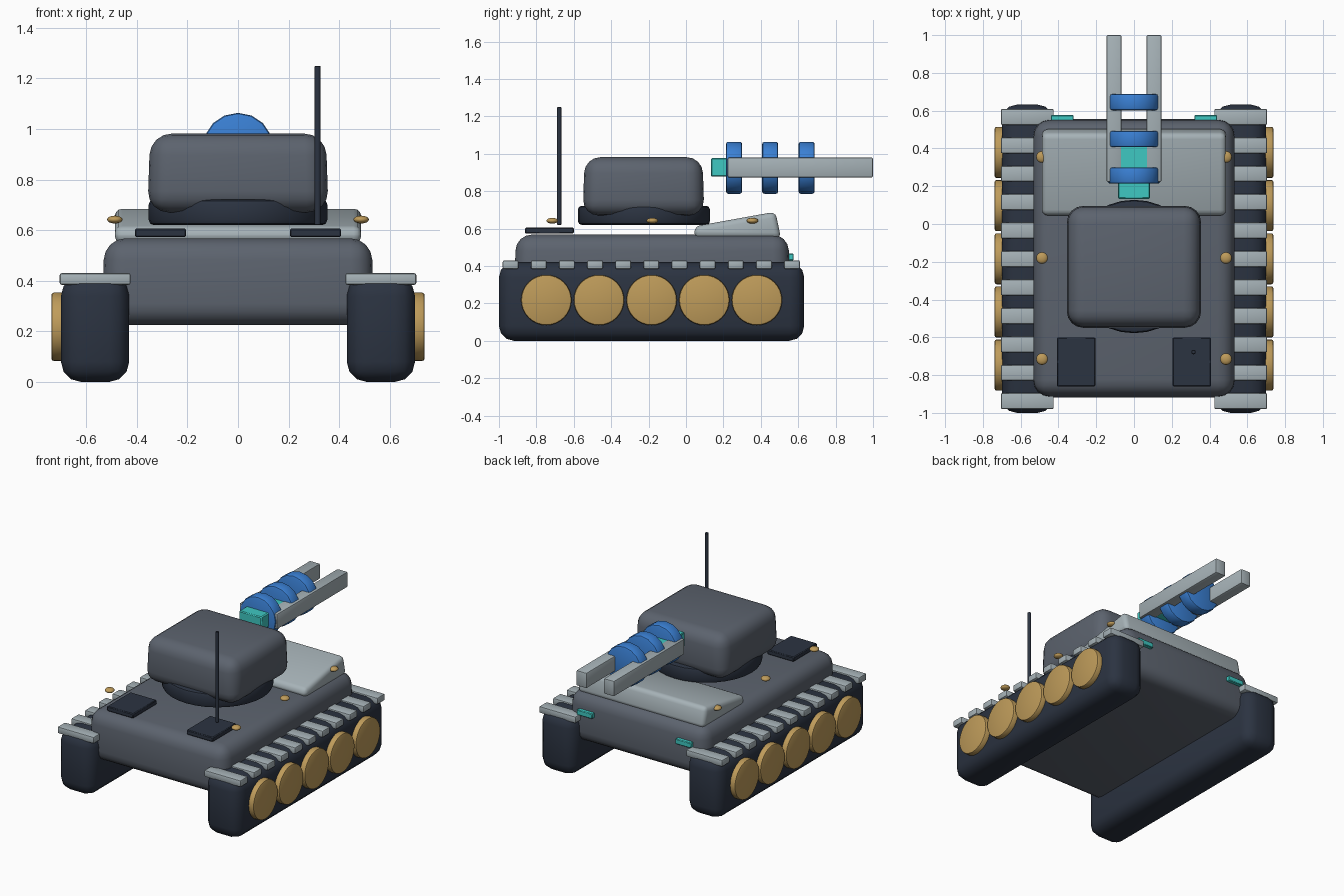
import bpy, bmesh, math
from mathutils import Matrix, Vector

if "Cube" in bpy.data.objects:
    bpy.data.objects.remove(bpy.data.objects["Cube"])


def mat(name, r, g, b):
    m = bpy.data.materials.new(name)
    lin = [(c / 255 / 12.92) if c < 11 else ((c / 255 + 0.055) / 1.055) ** 2.4 for c in (r, g, b)]
    m.diffuse_color = (*lin, 1)
    m.use_nodes = True
    m.node_tree.nodes["Principled BSDF"].inputs["Base Color"].default_value = m.diffuse_color
    return m


GREY = mat("hull grey", 92, 99, 110)
LIGHT = mat("light grey", 166, 178, 183)
DARK = mat("dark slate", 43, 51, 65)
TAN = mat("brass tan", 190, 155, 90)
BLUE = mat("coil blue", 58, 128, 212)
TEAL = mat("glow teal", 62, 200, 194)


def finish(name, bm, material, angle=40):
    """Smooth gentle edges, keep hard ones sharp, and link the object."""
    bmesh.ops.recalc_face_normals(bm, faces=bm.faces)
    for f in bm.faces:
        f.smooth = True
    for e in bm.edges:
        e.smooth = e.calc_face_angle(0) < math.radians(angle)
    me = bpy.data.meshes.new(name)
    bm.to_mesh(me)
    bm.free()
    me.materials.append(material)
    ob = bpy.data.objects.new(name, me)
    bpy.context.collection.objects.link(ob)
    return ob


def box(name, x, y, z, material, bevel=0.0, seg=3, shape=None):
    """Bevelled box from (min, max) ranges; shape may move the corners first."""
    bm = bmesh.new()
    bmesh.ops.create_cube(bm, size=1)
    for v in bm.verts:
        v.co = Vector([r[0] if c < 0 else r[1] for c, r in zip(v.co, (x, y, z))])
        if shape:
            shape(v.co)
    if bevel:
        bmesh.ops.bevel(bm, geom=bm.edges[:], offset=bevel, segments=seg,
                        profile=0.5, affect='EDGES', clamp_overlap=True)
    return finish(name, bm, material)


def cylinder(name, centre, radius, depth, axis, material, sides=32, bevel=0.0, seg=2):
    bm = bmesh.new()
    bmesh.ops.create_cone(bm, cap_ends=True, segments=sides,
                          radius1=radius, radius2=radius, depth=depth)
    if bevel:
        rims = [e for e in bm.edges if abs(e.verts[0].co.z - e.verts[1].co.z) < 1e-5]
        bmesh.ops.bevel(bm, geom=rims, offset=bevel, segments=seg, profile=0.5, affect='EDGES')
    rot = {'X': Matrix.Rotation(math.pi / 2, 4, 'Y'),
           'Y': Matrix.Rotation(math.pi / 2, 4, 'X'),
           'Z': Matrix.Identity(4)}[axis]
    bm.transform(Matrix.Translation(centre) @ rot)
    return finish(name, bm, material)


def span(side, a, b):
    return tuple(sorted((side * a, side * b)))


# Hull, slightly narrower at the top
def hull_taper(co):
    if co.z > 0.4:
        co.x *= 0.985
        co.y = -0.18 + (co.y + 0.18) * 0.985


box("hull", (-0.537, 0.537), (-0.92, 0.558), (0.225, 0.568), GREY, 0.085, 4, hull_taper)


# Sloped front armour plate
def wedge(co):
    if co.z > 0.6:
        co.z = 0.69 if co.y > 0.2 else 0.612
        if co.y > 0.2:
            co.y -= 0.03


box("front_armour", (-0.487, 0.487), (0.045, 0.508), (0.548, 0.65), LIGHT, 0.03, 3, wedge)

# Running gear, mirrored left and right
for side, label in ((-1, "left"), (1, "right")):
    box(f"{label}_track", span(side, 0.43, 0.70), (-1.0, 0.632), (0, 0.42), DARK, 0.08, 3)
    for i in range(11):
        y = -0.938 + i * 0.1505
        box(f"{label}_track_pad_{i + 1}", span(side, 0.425, 0.705),
            (y - 0.042, y + 0.042), (0.384, 0.43), LIGHT, 0.008, 2)
    for i in range(5):
        cylinder(f"{label}_wheel_{i + 1}", (side * 0.7, -0.747 + i * 0.2815, 0.218),
                 0.135, 0.076, 'X', TAN, 32, 0.01)
    # Rear deck hatch and front marker light
    box(f"{label}_hatch", span(side, 0.205, 0.408), (-0.86, -0.60), (0.573, 0.606), DARK, 0.005, 1)
    box(f"{label}_marker_light", span(side, 0.32, 0.44), (0.545, 0.576), (0.43, 0.466), TEAL, 0.004, 1)
    # Deck bolts
    for i, y in enumerate((-0.715, -0.18, 0.355)):
        bm = bmesh.new()
        bmesh.ops.create_uvsphere(bm, u_segments=16, v_segments=8, radius=0.031)
        bm.transform(Matrix.Translation((side * 0.487, y, 0.642)) @ Matrix.Diagonal((1, 1, 0.5, 1)))
        finish(f"{label}_deck_bolt_{i + 1}", bm, TAN, 60)
    # Gun rail
    box(f"{label}_gun_rail", span(side, 0.066, 0.146), (0.223, 1.0), (0.873, 0.98), LIGHT, 0.008, 2)

# Turret and its ring
cylinder("turret_ring", (0, -0.225, 0.671), 0.353, 0.102, 'Z', DARK, 32, 0.02)


def turret_taper(co):
    if co.z > 0.8:
        co.x *= 0.97
        co.y = -0.227 + (co.y + 0.227) * 0.97


box("turret", (-0.358, 0.358), (-0.552, 0.098), (0.67, 0.982), GREY, 0.085, 4, turret_taper)

# Gun core and coils
box("gun_core", (-0.086, 0.086), (0.133, 0.46), (0.878, 0.977), TEAL, 0.006, 1)
for i, y in enumerate((0.257, 0.45, 0.645)):
    cylinder(f"gun_coil_{i + 1}", (0, y, 0.925), 0.139, 0.086, 'Y', BLUE, 16, 0.012)

# Antenna
cylinder("antenna", (0.315, -0.678, 0.935), 0.012, 0.63, 'Z', DARK, 12, 0.003, 1)
